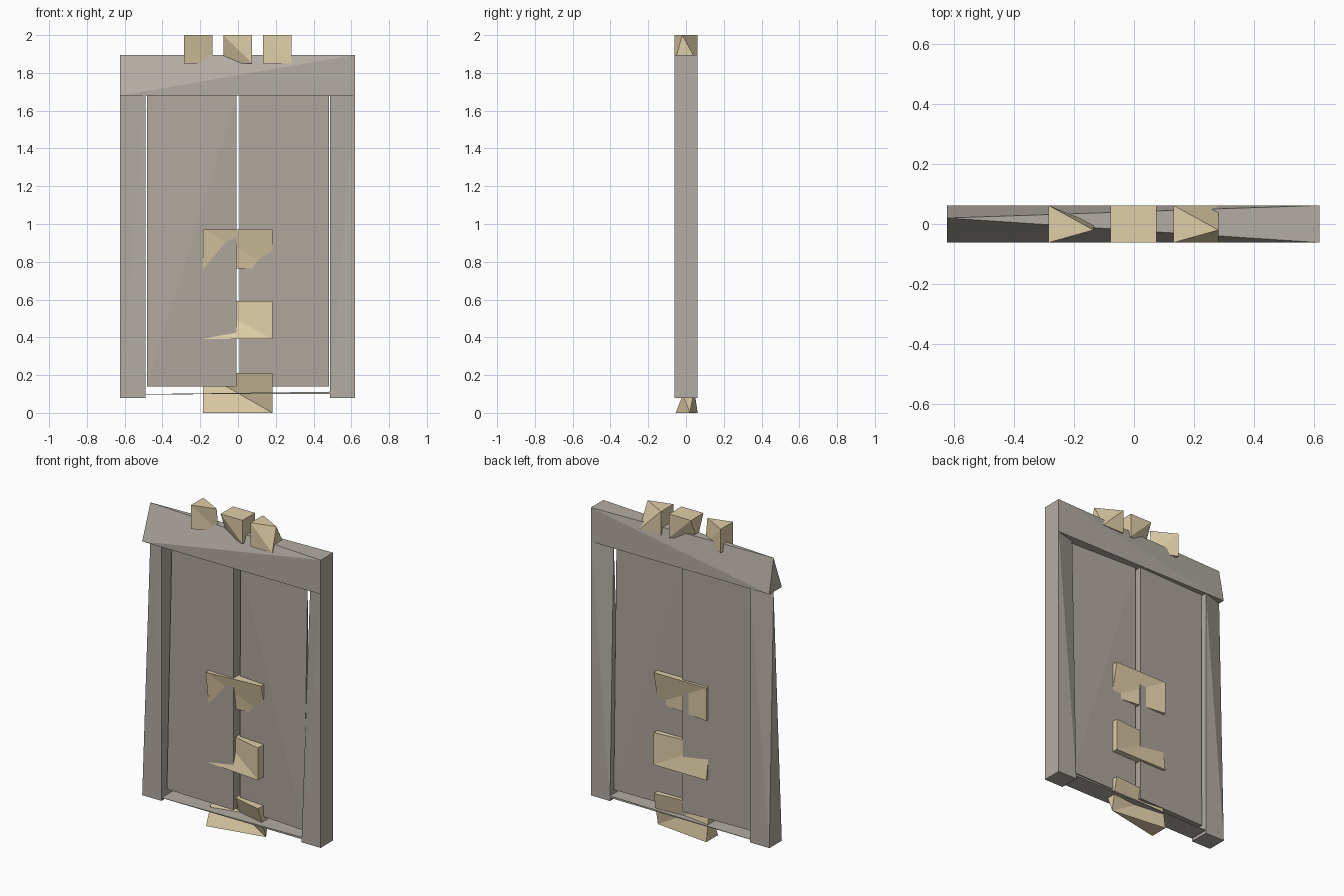
import bpy, bmesh

if "Cube" in bpy.data.objects:
    bpy.data.objects.remove(bpy.data.objects["Cube"])


def material(name, rgb):
    m = bpy.data.materials.new(name)
    m.diffuse_color = (*rgb, 1)
    m.use_nodes = True
    m.node_tree.nodes["Principled BSDF"].inputs["Base Color"].default_value = m.diffuse_color
    return m


STONE = material("weathered_grey", (0.45, 0.415, 0.37))
PANEL = material("panel_grey", (0.425, 0.38, 0.335))
WOOD = material("pale_wood", (0.74, 0.62, 0.39))
D = 0.062  # half depth of the whole door
full = (-D, D)


def finish(name, bm, mat):
    bmesh.ops.recalc_face_normals(bm, faces=bm.faces[:])
    me = bpy.data.meshes.new(name)
    bm.to_mesh(me)
    bm.free()
    me.materials.append(mat)
    bpy.context.collection.objects.link(bpy.data.objects.new(name, me))


def chunk(name, corners, mat):
    """Rough-cut block: convex solid from (x, z, [depths]) corners."""
    bm = bmesh.new()
    for x, z, depths in corners:
        for y in depths:
            bm.verts.new((x, y, z))
    bmesh.ops.convex_hull(bm, input=bm.verts[:])
    bmesh.ops.dissolve_limit(bm, angle_limit=0.01, verts=bm.verts[:], edges=bm.edges[:])
    finish(name, bm, mat)


def plank(name, x0, x1, z0, z1, bl, br, tr, tl):
    """Board whose corners have (front, back) depths; faces fold from top left to bottom right."""
    bm = bmesh.new()
    spots = ((x0, z0, bl), (x1, z0, br), (x1, z1, tr), (x0, z1, tl))
    front, back = [[bm.verts.new((x, d[k], z)) for x, z, d in spots] for k in (0, 1)]
    for ring in (front, back):
        bm.faces.new((ring[0], ring[1], ring[3]))
        bm.faces.new((ring[1], ring[2], ring[3]))
    for i in range(4):
        j = (i + 1) % 4
        bm.faces.new((front[i], front[j], back[j], back[i]))
    bmesh.ops.remove_doubles(bm, verts=bm.verts[:], dist=0.001)
    finish(name, bm, WOOD)


# Frame: lintel and posts, each with one edge chipped down to a point
chunk("lintel", [(-.625, 1.68, full), (.62, 1.68, full),
                 (.62, 1.895, full), (-.625, 1.895, (.02,))], STONE)
chunk("left_post", [(-.625, .08, full), (-.49, .08, full),
                    (-.49, 1.68, full), (-.625, 1.68, (.02,))], STONE)
chunk("right_post", [(.62, .08, full), (.487, .08, full),
                     (.62, 1.68, full), (.487, 1.68, (.025,))], STONE)
chunk("sill", [(-.61, .098, full), (.49, .10, full), (.49, .112, full)], STONE)

# Door leaves: uneven slabs, outer top corners worn thin
chunk("left_leaf", [(-.482, .14, (-.02, .035)), (-.482, 1.68, (.03,)),
                    (-.008, .14, (-.035, .047)), (-.008, 1.68, (-.035, .047))], PANEL)
chunk("right_leaf", [(.008, .14, (.006, .024)), (.008, 1.68, (.014, .024)),
                     (.482, .14, (-.03, .03)), (.482, 1.68, (.005,))], PANEL)

# Cross planks driven through the leaves
plank("upper_plank", -.185, .182, .765, .972,
      (-.03, D), (.018, .018), (-.03, D), (-.058, D))
plank("middle_plank", -.185, .182, .39, .593,
      (-.03, D), full, full, (.03, .03))
plank("lower_plank", -.185, .182, 0, .21,
      (-.055, D), (.02, .02), full, (.03, .03))

# Three blocks on top, each chipped at some corners
plank("left_block", -.285, -.135, 1.85, 2, full, (0, 0), (-.02, -.02), full)
plank("middle_block", -.078, .075, 1.85, 2, (0, 0), full, full, full)
plank("right_block", .132, .282, 1.85, 2, full, full, (-.02, -.02), full)
